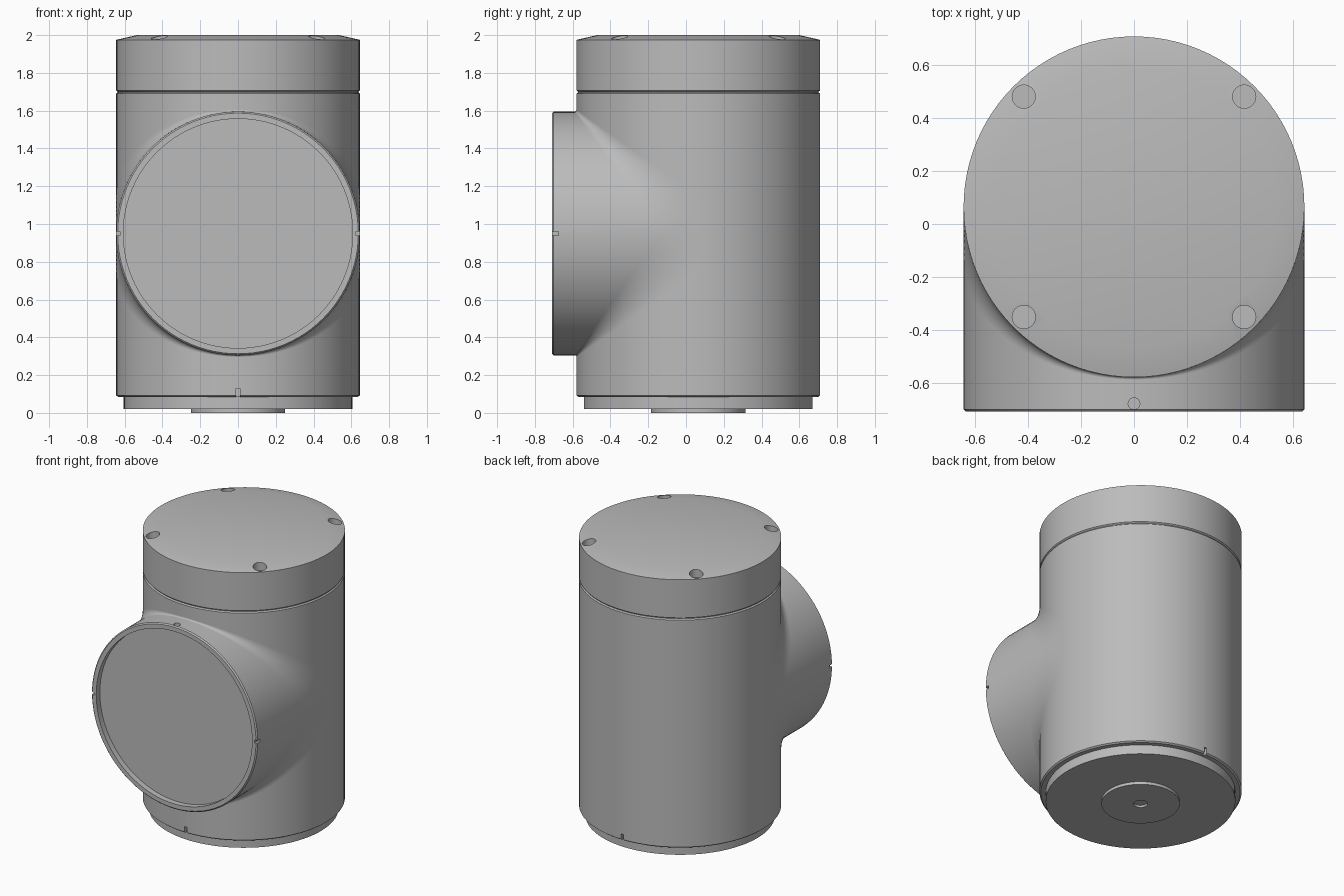
import bpy, bmesh
from math import sin, cos, pi
from mathutils import Matrix, Vector

if "Cube" in bpy.data.objects:
    bpy.data.objects.remove(bpy.data.objects["Cube"], do_unlink=True)

R = 0.645            # shared radius of body and port
CY = 0.065           # y of the body axis
CZ = 0.95            # z of the port axis
SEGS = 96

metal = bpy.data.materials.new("grey metal")
metal.use_nodes = True
metal.diffuse_color = (0.5, 0.5, 0.5, 1)
metal.node_tree.nodes["Principled BSDF"].inputs["Base Color"].default_value = (0.5, 0.5, 0.5, 1)


def make_object(name, bm):
    mesh = bpy.data.meshes.new(name)
    bm.to_mesh(mesh)
    bm.free()
    mesh.materials.append(metal)
    obj = bpy.data.objects.new(name, mesh)
    bpy.context.collection.objects.link(obj)
    return obj


def lathe(name, profile, matrix):
    """Revolve (radius, height) points about z, closing both ends."""
    bm = bmesh.new()
    rings = [[bm.verts.new((r * cos(2 * pi * i / SEGS), r * sin(2 * pi * i / SEGS), h))
              for i in range(SEGS)] for r, h in profile]
    for a, b in zip(rings, rings[1:]):
        for i in range(SEGS):
            j = (i + 1) % SEGS
            bm.faces.new((a[i], a[j], b[j], b[i]))
    bm.faces.new(rings[0])
    bm.faces.new(rings[-1])
    bmesh.ops.recalc_face_normals(bm, faces=bm.faces)
    bm.transform(matrix)
    return make_object(name, bm)


def cut(obj, pieces):
    """Subtract boxes and round holes: (kind, size, centre)."""
    bm = bmesh.new()
    for kind, size, centre in pieces:
        place = Matrix.LocRotScale(Vector(centre), None, Vector(size))
        if kind == "box":
            bmesh.ops.create_cube(bm, size=1, matrix=place)
        else:
            bmesh.ops.create_cone(bm, cap_ends=True, segments=32, radius1=1, radius2=1,
                                  depth=1, matrix=place)
    cutter = make_object("cutter", bm)
    cutter.hide_render = True
    mod = obj.modifiers.new("cuts", "BOOLEAN")
    mod.operation = "DIFFERENCE"
    mod.solver = "EXACT"
    mod.object = cutter
    bpy.context.view_layer.objects.active = obj
    bpy.ops.object.modifier_apply(modifier=mod.name)
    bpy.data.objects.remove(cutter, do_unlink=True)


upright = Matrix.Translation((0, CY, 0))
forward = Matrix.Translation((0, CY, CZ)) @ Matrix.Rotation(pi / 2, 4, "X")

# Main housing with a fine groove under the cap
body = lathe("body", [(R - 0.01, 0.085), (R, 0.093), (R, 1.69), (R - 0.008, 1.697),
                      (R - 0.008, 1.71)], upright)
cut(body, [("box", (0.02, 0.05, 0.05), (0, CY + s * R, 0.105)) for s in (-1, 1)])

# Cap with sloping rim and four screw holes
cap = lathe("cap", [(R - 0.008, 1.7), (R, 1.707), (R, 1.975), (0.535, 2.0)], upright)
cut(cap, [("hole", (0.044, 0.044, 0.1), (sx * 0.417, CY + sy * 0.417, 1.99))
          for sx in (-1, 1) for sy in (-1, 1)])

# Stepped base and central boss with its small hole
lathe("base_step", [(0.605, 0.02), (0.605, 0.09)], upright)
boss = lathe("base_boss", [(0.25, 0), (0.25, 0.03)], upright)
cut(boss, [("hole", (0.045, 0.045, 0.03), (0, CY, 0))])

# Side port with recessed face and small rim notches
port = lathe("front_port", [(R, 0), (R, 0.767), (R - 0.008, 0.775), (0.607, 0.775),
                            (0.607, 0.735)], forward)
cut(port, [("hole", (0.022, 0.022, 0.04), (0, -0.68, CZ + R))]
    + [("box", (0.04, 0.05, 0.02), (s * R, -0.7, CZ)) for s in (-1, 1)])


# Blend between body and port, narrow at the crotch and widening to the sides
def fillet(name, side):
    bm = bmesh.new()
    steps, arc = 64, 10
    rows = []
    for i in range(steps + 1):
        t = pi * (i / steps - 0.5)
        c = R * cos(t)
        d = 0.19 - 0.28 * c
        rows.append([bm.verts.new((R * sin(t),
                                   CY - c - d + d * cos(pi / 2 * k / arc),
                                   CZ + side * (c + d - d * sin(pi / 2 * k / arc))))
                     for k in range(arc + 1)])
    for a, b in zip(rows, rows[1:]):
        for k in range(arc):
            bm.faces.new((a[k], b[k], b[k + 1], a[k + 1]))
    for row, x in ((rows[0], -R), (rows[-1], R)):
        corner = bm.verts.new((x, CY, CZ))
        for k in range(arc):
            bm.faces.new((corner, row[k], row[k + 1]))
    bmesh.ops.recalc_face_normals(bm, faces=bm.faces)
    # Turn the skin outwards, towards the front
    if sum(f.normal.y * f.calc_area() for f in bm.faces) > 0:
        bmesh.ops.reverse_faces(bm, faces=bm.faces)
    return make_object(name, bm)


fillet("upper_blend", 1)
fillet("lower_blend", -1)

# Smooth the round surfaces and keep the edges crisp
bpy.ops.object.select_all(action="DESELECT")
for obj in bpy.context.collection.objects:
    if obj.type == "MESH" and obj.data.materials and obj.data.materials[0] == metal:
        obj.select_set(True)
        bpy.context.view_layer.objects.active = obj
bpy.ops.object.shade_smooth_by_angle(angle=pi / 7)
